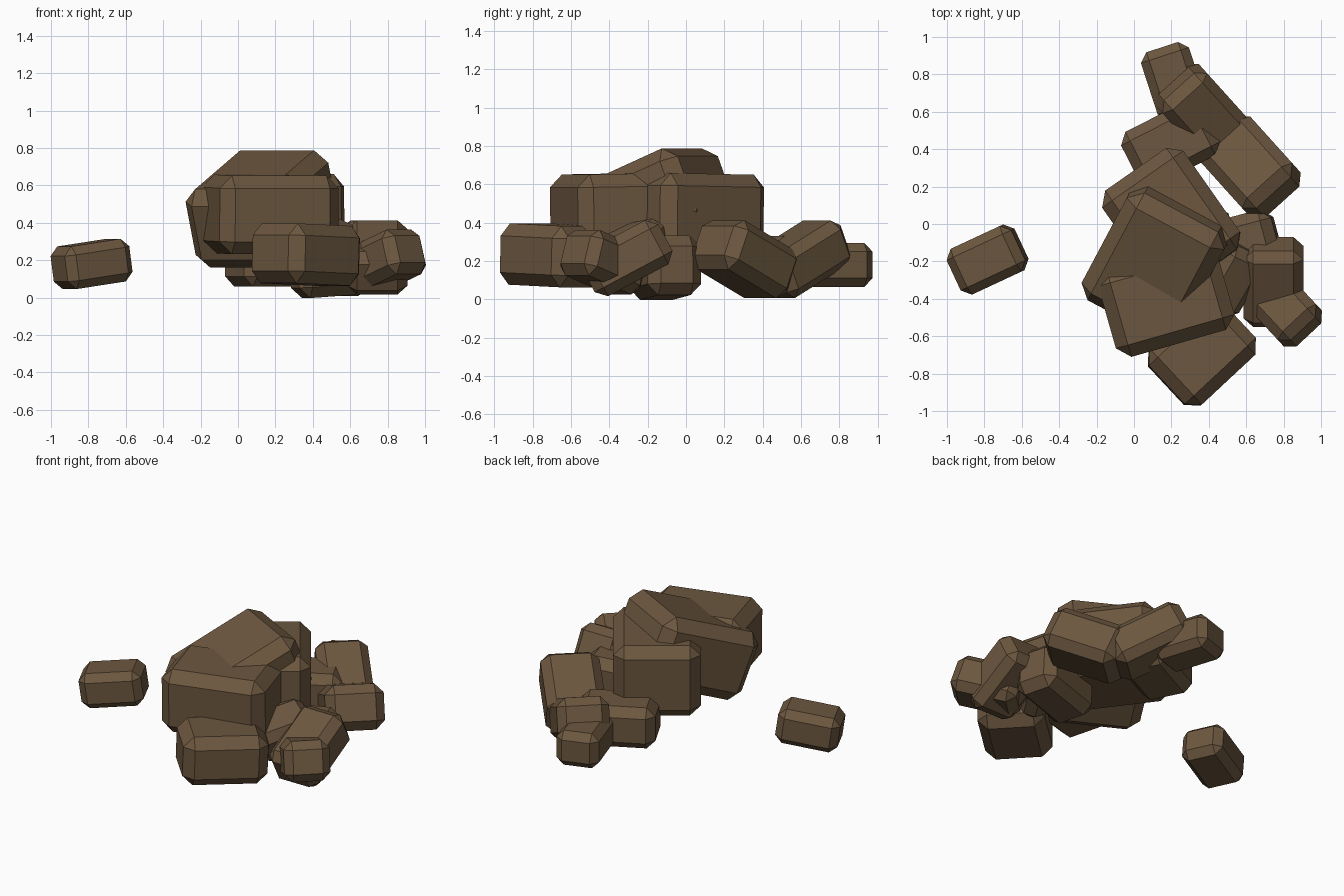
import bpy, bmesh, math
from mathutils import Matrix, Vector

if "Cube" in bpy.data.objects:
    bpy.data.objects.remove(bpy.data.objects["Cube"])

brown = bpy.data.materials.new("brown_rock")
brown.diffuse_color = (0.15, 0.095, 0.05, 1)
brown.use_nodes = True
brown.node_tree.nodes["Principled BSDF"].inputs["Base Color"].default_value = brown.diffuse_color


def rock(name, centre, size, heading, pitch=0, roll=0, chamfer=0.2):
    """Chamfered block; heading turns its long axis, pitch lifts that axis."""
    bm = bmesh.new()
    bmesh.ops.create_cube(bm, size=1)
    bmesh.ops.scale(bm, vec=Vector(size), verts=bm.verts)
    bmesh.ops.bevel(bm, geom=bm.edges[:], offset=min(size) * chamfer,
                    segments=1, affect='EDGES', clamp_overlap=True)
    turn = (Matrix.Rotation(math.radians(heading), 4, 'Z')
            @ Matrix.Rotation(math.radians(-pitch), 4, 'Y')
            @ Matrix.Rotation(math.radians(roll), 4, 'X'))
    bm.transform(Matrix.Translation(centre) @ turn)
    me = bpy.data.meshes.new(name)
    bm.to_mesh(me)
    bm.free()
    me.materials.append(brown)
    ob = bpy.data.objects.new(name, me)
    bpy.context.collection.objects.link(ob)


# loose rock lying apart on the left
rock("loose_rock", (-0.783, -0.19, 0.18), (0.385, 0.27, 0.23), 25, 8)
# large blocks of the heap
rock("top_slab", (0.128, -0.175, 0.475), (0.70, 0.59, 0.45), 62, 22, 0, 0.16)
rock("front_block", (0.172, -0.405, 0.445), (0.66, 0.48, 0.42), 16, 0, 1, 0.16)
rock("middle_block", (0.20, 0.02, 0.42), (0.66, 0.53, 0.47), -55, 1, 0, 0.14)
# low rocks in front and on the right
rock("front_low_rock", (0.363, -0.685, 0.23), (0.52, 0.41, 0.32), 43, -2)
rock("right_front_rock", (0.783, -0.43, 0.195), (0.42, 0.28, 0.25), -47, 18)
rock("right_rock", (0.745, -0.31, 0.215), (0.46, 0.32, 0.26), 90, 28)
rock("right_inner_rock", (0.53, -0.11, 0.165), (0.48, 0.29, 0.31), 15, 4)
rock("inner_rock", (0.50, -0.28, 0.25), (0.38, 0.26, 0.26), 60, 10, 25)
# low rocks at the back
rock("back_right_rock", (0.622, 0.305, 0.21), (0.48, 0.36, 0.28), -48, 24)
rock("back_tilted_rock", (0.37, 0.59, 0.21), (0.50, 0.32, 0.26), 132, 25)
rock("back_left_rock", (0.195, 0.43, 0.195), (0.48, 0.33, 0.27), 27, 0)
rock("back_end_rock", (0.21, 0.765, 0.18), (0.38, 0.27, 0.23), 108, 0)
